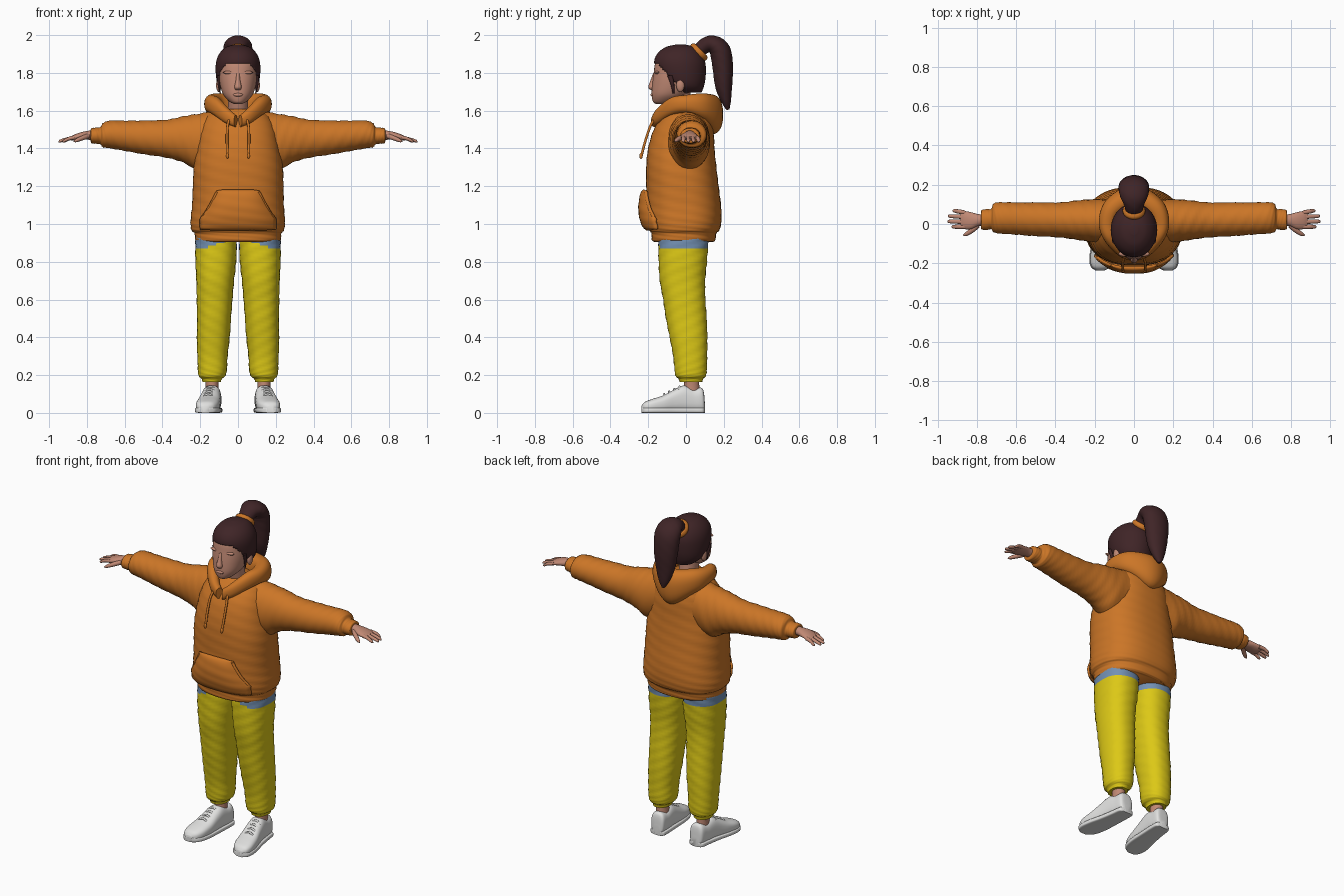
import bpy, bmesh, math
from mathutils import Vector
from mathutils.bvhtree import BVHTree

if "Cube" in bpy.data.objects:
    bpy.data.objects.remove(bpy.data.objects["Cube"])

X, Y, Z = Vector((1, 0, 0)), Vector((0, 1, 0)), Vector((0, 0, 1))


def material(name, rgb):
    m = bpy.data.materials.new(name)
    m.use_nodes = True
    m.diffuse_color = (*rgb, 1)
    m.node_tree.nodes["Principled BSDF"].inputs["Base Color"].default_value = (*rgb, 1)
    return m


ORANGE = material("orange_fleece", (0.6, 0.18, 0.02))
YELLOW = material("yellow_cotton", (0.72, 0.58, 0.008))
BLUE = material("blue_shirt", (0.17, 0.28, 0.45))
SKIN = material("skin", (0.53, 0.25, 0.175))
HAIR = material("dark_brown_hair", (0.05, 0.018, 0.02))
WHITE = material("white_shoe", (0.75, 0.75, 0.74))


def finish(name, bm, mats, mirror=False, angle=50):
    bmesh.ops.recalc_face_normals(bm, faces=bm.faces[:])
    mesh = bpy.data.meshes.new(name)
    bm.to_mesh(mesh)
    bm.free()
    for m in mats:
        mesh.materials.append(m)
    mesh.polygons.foreach_set("use_smooth", [True] * len(mesh.polygons))
    mesh.set_sharp_from_angle(angle=math.radians(angle))
    ob = bpy.data.objects.new(name, mesh)
    bpy.context.collection.objects.link(ob)
    if mirror:
        ob.modifiers.new("mirror", "MIRROR")
    return ob


def smooth_path(stations, steps):
    """Catmull-Rom samples through (x, y, z, radius u, radius v) stations."""
    out, last = [], len(stations) - 1
    for i in range(last):
        a, b, c, d = (stations[max(0, min(last, i + k))] for k in (-1, 0, 1, 2))
        for s in range(steps + (i == last - 1)):
            t = s / steps
            out.append([q + 0.5 * t * (r - p + t * (2 * p - 5 * q + 4 * r - w
                        + t * (3 * (q - r) + w - p)))
                        for p, q, r, w in zip(a, b, c, d)])
    return out


def loft(name, stations, mats, u, v=None, power=2.0, sides=36, steps=6,
         mirror=False, drop=None, paint=None, folds=0.0):
    """Skin superellipse rings along the stations; v follows the path if absent."""
    path = smooth_path(stations, steps)
    pts = [Vector(p[:3]) for p in path]
    bm, rings = bmesh.new(), []
    for i, p in enumerate(path):
        t = (pts[min(i + 1, len(pts) - 1)] - pts[max(i - 1, 0)]).normalized()
        w = v or t.cross(u).normalized()
        ring = []
        for k in range(sides):
            a = math.tau * k / sides
            c, s = math.cos(a), math.sin(a)
            f = 1 + folds * math.sin(2 * a + i * 0.75) * math.sin(i * 0.9 + 3 * a)
            du = math.copysign(abs(c) ** (2 / power), c) * max(p[3], 0.002) * f
            dv = math.copysign(abs(s) ** (2 / power), s) * max(p[4], 0.002) * f
            ring.append(bm.verts.new(pts[i] + u * du + w * dv))
        rings.append(ring)
    for r, q in zip(rings, rings[1:]):
        for k in range(sides):
            n = (k + 1) % sides
            bm.faces.new((r[k], r[n], q[n], q[k]))
    bm.faces.new(rings[0][::-1])
    bm.faces.new(rings[-1])
    if drop:
        gone = [f for f in bm.faces if drop(f.calc_center_median())]
        bmesh.ops.delete(bm, geom=gone, context="FACES")
    if paint:
        for f in bm.faces:
            f.material_index = paint(f.calc_center_median())
    return finish(name, bm, mats, mirror)


def ball(name, centre, size, mat, mirror=False):
    bm = bmesh.new()
    bmesh.ops.create_uvsphere(bm, u_segments=20, v_segments=12, radius=1)
    bmesh.ops.scale(bm, vec=size, verts=bm.verts)
    bmesh.ops.translate(bm, vec=centre, verts=bm.verts)
    return finish(name, bm, [mat], mirror)


def cord(name, points, r, mat, mirror=True):
    return loft(name, [(*p, r, r) for p in points], [mat], X, sides=10, mirror=mirror)


# Hoodie body with ribbed hem
body = loft("hoodie_body", [
    (0, -.012, .905, .205, .155), (0, -.012, .915, .225, .168), (0, -.01, .95, .23, .172),
    (0, -.008, .97, .246, .187), (0, -.01, 1.02, .25, .197), (0, -.014, 1.1, .243, .198),
    (0, -.02, 1.2, .24, .192), (0, -.025, 1.3, .236, .186), (0, -.024, 1.4, .22, .176),
    (0, -.012, 1.5, .2, .158), (0, 0, 1.57, .165, .125), (0, .005, 1.61, .11, .09)],
    [ORANGE], X, Y, power=2.4, sides=56, folds=.012)

# Sleeves narrowing into ribbed cuffs
loft("sleeve", [
    (.08, .01, 1.48, .11, .125), (.2, .015, 1.437, .11, .15), (.29, .02, 1.45, .1, .122),
    (.38, .022, 1.452, .089, .1), (.5, .025, 1.458, .086, .089), (.6, .028, 1.466, .082, .08),
    (.68, .03, 1.473, .08, .073), (.715, .03, 1.47, .073, .064), (.728, .025, 1.468, .052, .046),
    (.75, .023, 1.468, .053, .043), (.775, .022, 1.468, .05, .04), (.78, .022, 1.468, .04, .03)],
    [ORANGE], Y, Z, mirror=True, folds=.03)

# Draped hood around the neck
half = [(.012, -.165, 1.545, .032, .022), (.06, -.14, 1.575, .042, .028),
        (.115, -.075, 1.622, .048, .035), (.137, 0, 1.635, .048, .042),
        (.105, .085, 1.62, .072, .052)]
loft("hood", half + [(0, .135, 1.58, .105, .062)] +
     [(-s[0], *s[1:]) for s in reversed(half)], [ORANGE], Z, power=2.3)

# Drawstrings
cord("drawstring", [(.045, -.165, 1.56), (.056, -.19, 1.515), (.058, -.215, 1.44),
                    (.056, -.236, 1.36)], .007, ORANGE)
ball("drawstring_tip", (.056, -.238, 1.36), (.009, .009, .016), ORANGE, True)

# Front pouch pocket laid over the body
tree = BVHTree.FromPolygons([v.co for v in body.data.vertices],
                            [p.vertices[:] for p in body.data.polygons])


def pocket_width(z):
    t = max(0, min(1, (z - 1.03) / .14))
    return .195 - .085 * t ** .8


def body_front(x, z):
    return tree.ray_cast(Vector((x, -1, z)), Y)[0].y


bm = bmesh.new()
N = 20
grid = []
for j in range(N + 1):
    z = .975 + .2 * j / N
    row = []
    for i in range(N + 1):
        s = 2 * i / N - 1
        x = s * pocket_width(z)
        puff = .006 + .024 * (1 - s ** 4) * math.sin(math.pi * j / N) ** .5
        row.append(bm.verts.new((x, body_front(x, z) - puff, z)))
    grid.append(row)
for r, q in zip(grid, grid[1:]):
    for i in range(N):
        bm.faces.new((r[i], r[i + 1], q[i + 1], q[i]))
pocket = finish("pocket", bm, [ORANGE])
pocket.modifiers.new("thickness", "SOLIDIFY").thickness = -.012
rim = [(pocket_width(z), z) for z in (1.04, 1.075, 1.11, 1.14, 1.17)]
cord("pocket_trim", [(x, body_front(x, z) - .014, z) for x, z in rim], .009, ORANGE)

# Trousers with the shirt hem showing under the hoodie
loft("trouser_leg", [
    (.115, -.01, .95, .108, .13), (.115, -.012, .9, .11, .132), (.118, -.015, .8, .108, .128),
    (.122, -.018, .7, .1, .12), (.125, -.01, .6, .095, .112), (.127, 0, .5, .09, .108),
    (.13, .012, .4, .087, .1), (.134, .022, .3, .08, .09), (.135, .026, .23, .077, .086),
    (.138, .026, .195, .07, .08), (.14, .026, .18, .054, .065), (.14, .026, .163, .048, .06)],
    [YELLOW, BLUE], X, Y, power=2.3, mirror=True, folds=.03,
    paint=lambda c: int(c.z > .865 and (c.y > -.06 or c.z > .865 + .3 * (.2 - c.x))))

# Ankles, shoes, soles and laces
loft("ankle", [(.14, .03, .2, .036, .04), (.138, .03, .15, .034, .04), (.135, .03, .09, .036, .045)],
     [SKIN], X, Y, mirror=True)
shoe = [(.13, .1, .05, .022), (.132, .088, .125, .042), (.135, .04, .128, .047),
        (.14, -.01, .142, .05), (.146, -.06, .122, .054), (.155, -.12, .09, .06),
        (.164, -.18, .07, .059), (.17, -.218, .055, .045), (.173, -.236, .035, .02)]
loft("shoe", [(x, y, h / 2 + .003, w, h / 2) for x, y, h, w in shoe],
     [WHITE], X, Z, power=2.7, mirror=True)
loft("shoe_sole", [(x, y, .014, w + .005, .014) for x, y, h, w in shoe],
     [WHITE], X, Z, power=5, mirror=True)
for k in range(4):
    y, z = -.035 - .027 * k, .136 - .013 * k
    loft("shoe_lace", [(.112 + .004 * k, y, z - .014, .006, .006), (.145 + .004 * k, y, z + .003, .006, .006),
                       (.178 + .004 * k, y, z - .014, .006, .006)], [WHITE], Y, sides=8, mirror=True)

# Hands
loft("palm", [(.75, .02, 1.47, .03, .026), (.79, .02, 1.47, .03, .024), (.83, .017, 1.466, .043, .02),
              (.865, .02, 1.458, .046, .016), (.885, .022, 1.453, .04, .01)],
     [SKIN], Y, Z, sides=20, mirror=True)
for k, tip in enumerate((.93, .95, .948, .925)):
    y = -.014 + .024 * k
    loft("finger", [(.86, y, 1.459, .011, .011), (.895, y + .002 * k, 1.452, .011, .01),
                    (tip - .01, y + .003 * k, 1.44, .009, .008), (tip, y + .003 * k, 1.436, .003, .003)],
         [SKIN], Y, Z, sides=12, mirror=True)
loft("thumb", [(.795, -.005, 1.465, .014, .014), (.825, -.032, 1.455, .013, .013),
               (.855, -.052, 1.443, .01, .01), (.87, -.058, 1.437, .003, .003)],
     [SKIN], Z, sides=12, mirror=True)

# Neck, head and facial relief
loft("neck", [(0, 0, 1.54, .06, .06), (0, -.025, 1.62, .054, .058), (0, -.04, 1.7, .056, .062)],
     [SKIN], X, Y)
loft("head", [(0, -.125, 1.636, .022, .035), (0, -.115, 1.648, .045, .06), (0, -.087, 1.685, .078, .095),
              (0, -.062, 1.74, .096, .117), (0, -.055, 1.8, .102, .116), (0, -.05, 1.86, .1, .11),
              (0, -.04, 1.92, .07, .08), (0, -.04, 1.935, .03, .03)], [SKIN], X, Y, power=2.15)
loft("nose", [(0, -.163, 1.8, .009, .01), (0, -.174, 1.76, .012, .014), (0, -.18, 1.725, .019, .02),
              (0, -.176, 1.71, .014, .012)], [SKIN], X, Y, sides=16)
ball("lips", (0, -.176, 1.684), (.026, .012, .01), SKIN)
ball("chin", (0, -.158, 1.652), (.025, .018, .014), SKIN)
ball("brow", (.045, -.152, 1.802), (.034, .014, .009), SKIN, True)
ball("ear", (.102, -.03, 1.735), (.014, .022, .036), SKIN, True)

# Hair swept back from the face
hair = loft("hair", [
    (0, .012, 1.695, .065, .07), (0, -.008, 1.73, .101, .103), (0, -.023, 1.78, .116, .127),
    (0, -.033, 1.85, .117, .136), (0, -.035, 1.9, .1, .118), (0, -.03, 1.935, .065, .08),
    (0, -.03, 1.95, .02, .025)], [HAIR], X, Y, sides=72, steps=10,
    drop=lambda c: c.z < 1.85 and c.y < -.05 - .9 * (c.z - 1.74))
hair.modifiers.new("thickness", "SOLIDIFY").thickness = .014
loft("sideburn", [(.104, -.085, 1.785, .008, .014), (.101, -.072, 1.74, .007, .01),
                  (.094, -.066, 1.69, .003, .004)], [HAIR], X, Y, sides=12, mirror=True)

# Ponytail and its tie
loft("ponytail", [
    (0, .05, 1.895, .04, .035), (0, .095, 1.94, .05, .04), (0, .14, 1.95, .07, .048),
    (0, .18, 1.915, .078, .056), (0, .195, 1.83, .074, .054), (0, .2, 1.73, .06, .045),
    (0, .213, 1.65, .035, .026), (0, .222, 1.605, .008, .008)], [HAIR], X, folds=.02)
bpy.ops.mesh.primitive_torus_add(location=(0, .068, 1.91), rotation=(-.8, 0, 0), major_radius=.04,
                                 minor_radius=.018, major_segments=32, minor_segments=12)
tie = bpy.context.object
tie.name = "hair_tie"
tie.data.materials.append(ORANGE)
bpy.ops.object.shade_smooth_by_angle()
